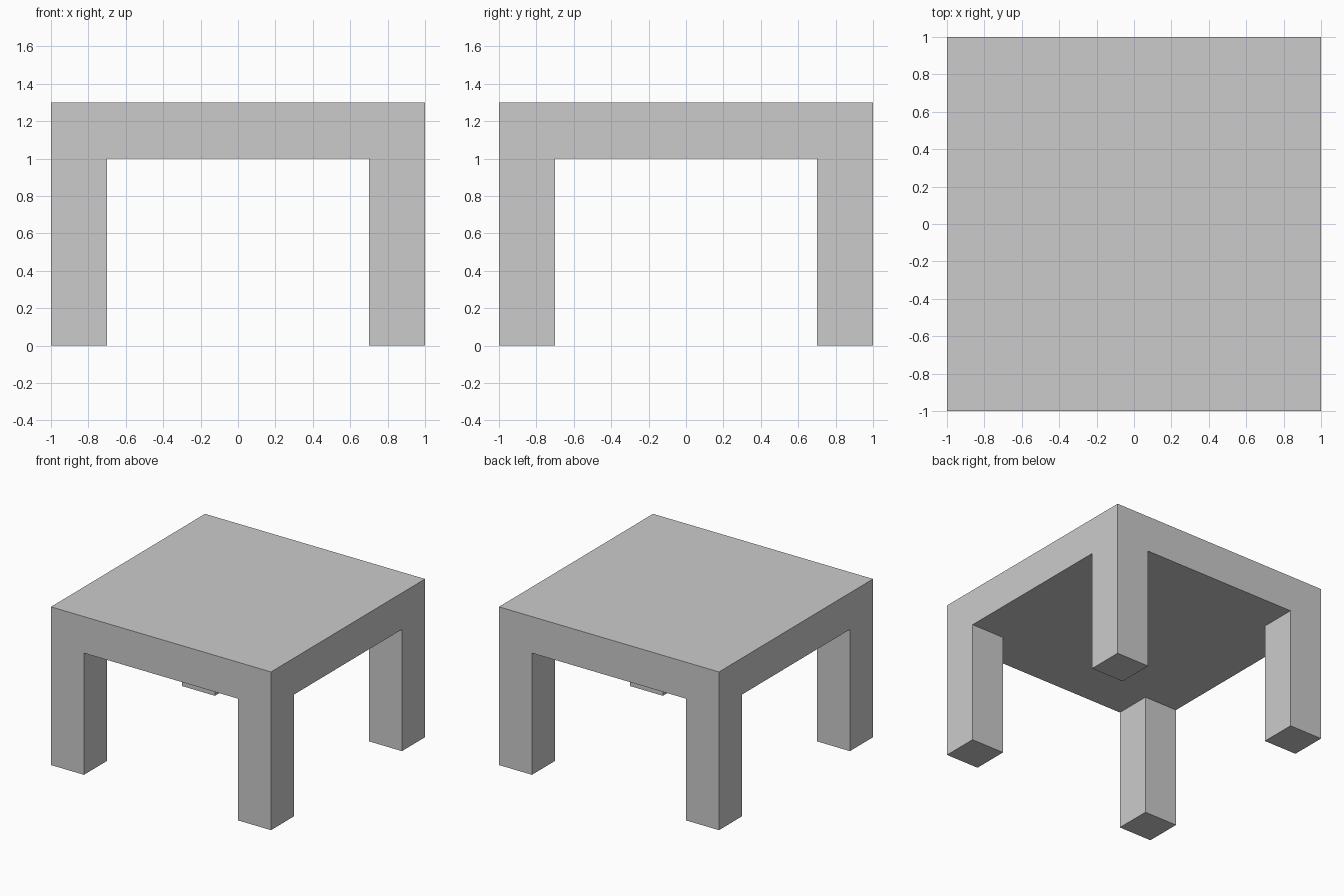
import bpy, bmesh
from mathutils import Matrix

if "Cube" in bpy.data.objects:
    bpy.data.objects.remove(bpy.data.objects["Cube"])

HALF, INNER = 1.0, 0.7       # half width of the top, inner face of the legs
LEG_H, TOP_H = 1.0, 0.3      # leg height, top thickness

bm = bmesh.new()

# Table top slab
bmesh.ops.create_cube(bm, size=1, matrix=Matrix.Translation((0, 0, LEG_H + TOP_H / 2))
                      @ Matrix.Diagonal((2 * HALF, 2 * HALF, TOP_H, 1)))

# Loop cuts that mark out the leg footprints
for axis in ((1, 0, 0), (0, 1, 0)):
    for side in (-1, 1):
        bmesh.ops.bisect_plane(bm, geom=bm.verts[:] + bm.edges[:] + bm.faces[:],
                               plane_co=[a * side * INNER for a in axis],
                               plane_no=axis)

# Four legs extruded down from the corner faces under the top
bm.normal_update()
corners = []
for f in bm.faces:
    c = f.calc_center_median()
    if f.normal.z < -0.9 and abs(c.x) > INNER and abs(c.y) > INNER:
        corners.append(f)
legs = bmesh.ops.extrude_discrete_faces(bm, faces=corners)["faces"]
for f in legs:
    bmesh.ops.translate(bm, verts=f.verts[:], vec=(0, 0, -LEG_H))

bmesh.ops.recalc_face_normals(bm, faces=bm.faces[:])
mesh = bpy.data.meshes.new("table")
bm.to_mesh(mesh)
bm.free()
table = bpy.data.objects.new("table", mesh)
bpy.context.collection.objects.link(table)
